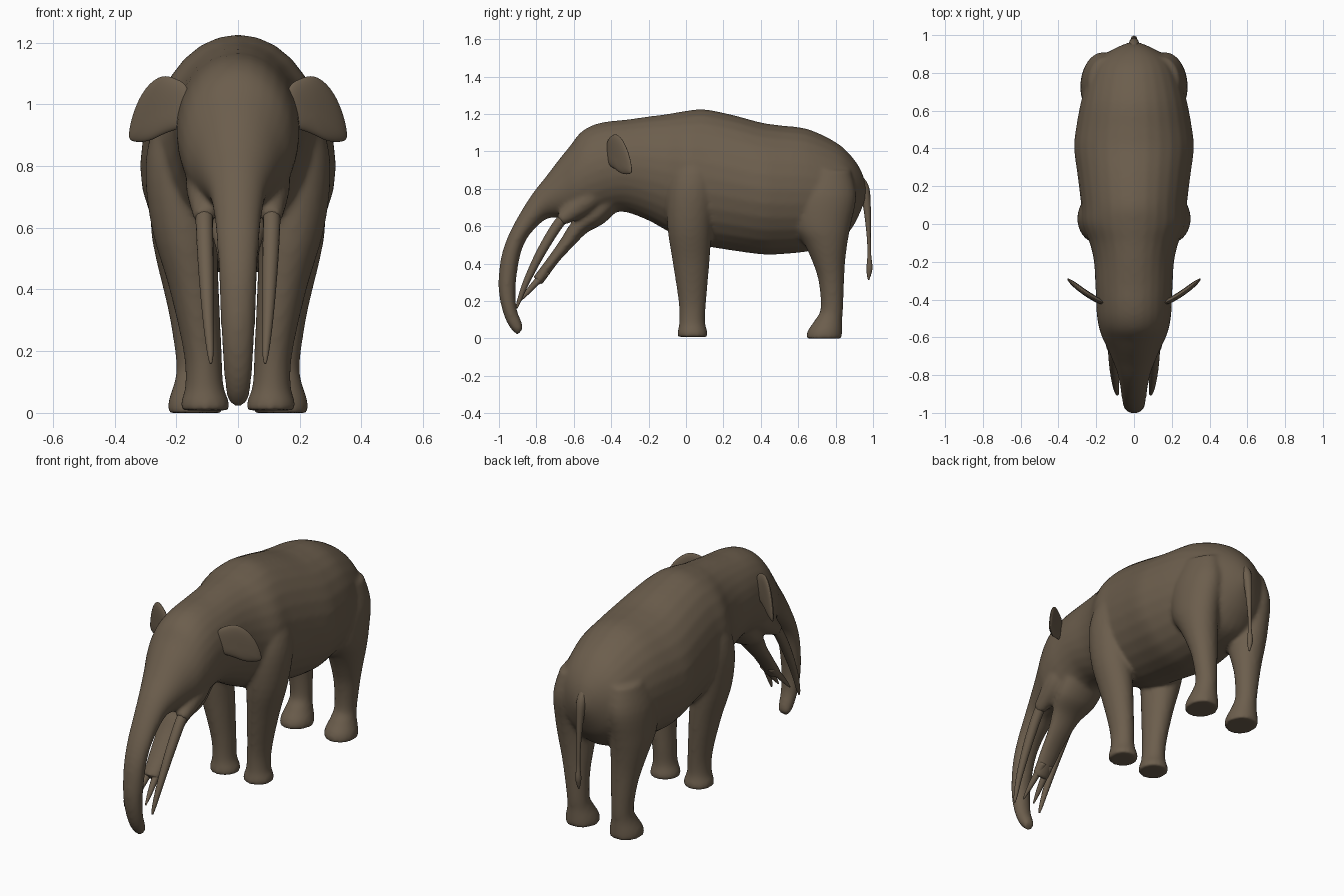
import bpy, bmesh, math
from mathutils import Vector

hide = bpy.data.materials.new("brown_hide")
hide.diffuse_color = (0.15, 0.112, 0.074, 1)


def catmull(rows, steps):
    """Interpolate rows of numbers smoothly."""
    out, n = [], len(rows)
    for i in range(n - 1):
        a, b = rows[max(i - 1, 0)], rows[i]
        c, d = rows[i + 1], rows[min(i + 2, n - 1)]
        for k in range(steps):
            t = k / steps
            out.append([0.5 * (2 * q + (r - p) * t + (2 * p - 5 * q + 4 * r - s) * t * t
                        + (3 * q - p - 3 * r + s) * t ** 3) for p, q, r, s in zip(a, b, c, d)])
    return out + [list(rows[-1])]


def skin(bm, rings):
    """Join rings of points into a closed skin."""
    vs = [[bm.verts.new(p) for p in r] for r in rings]
    n = len(vs[0])
    faces = [bm.faces.new((a[i], a[(i + 1) % n], b[(i + 1) % n], b[i]))
             for a, b in zip(vs, vs[1:]) for i in range(n)]
    faces += [bm.faces.new(vs[0]), bm.faces.new(vs[-1])]
    bmesh.ops.recalc_face_normals(bm, faces=faces)


def ellipse(c, u, v, n=28):
    return [c + u * math.cos(2 * math.pi * i / n) + v * math.sin(2 * math.pi * i / n)
            for i in range(n)]


def loft(bm, rows, side=1):
    """Rows: y, z of one edge, y, z of the opposite edge, half width, x centre."""
    rings = []
    for y0, z0, y1, z1, w, x in catmull(rows, 4):
        a, b = Vector((x * side, y0, z0)), Vector((x * side, y1, z1))
        rings.append(ellipse((a + b) / 2, Vector((w, 0, 0)), (a - b) / 2))
    skin(bm, rings)


def tube(bm, rows, side=1):
    """Rows: x, y, z, radius along a path."""
    pts = catmull(rows, 5)
    rings = []
    for i, (x, y, z, r) in enumerate(pts):
        p, q = pts[max(i - 1, 0)], pts[min(i + 1, len(pts) - 1)]
        t = Vector(q[:3]) - Vector(p[:3])
        v = t.cross(Vector((1, 0, 0))).normalized() * r
        rings.append(ellipse(Vector((x * side, y, z)), Vector((r, 0, 0)), v, 16))
    skin(bm, rings)


def finish(bm, name):
    me = bpy.data.meshes.new(name)
    bm.to_mesh(me)
    bm.free()
    me.materials.append(hide)
    for p in me.polygons:
        p.use_smooth = True
    ob = bpy.data.objects.new(name, me)
    bpy.context.collection.objects.link(ob)
    return ob


# torso, head and trunk in one sweep
body = [(.962, .82, .958, .74, .03), (.935, .90, .925, .66, .10), (.88, .98, .88, .58, .18),
        (.80, 1.05, .80, .50, .235), (.65, 1.12, .65, .465, .28), (.50, 1.14, .50, .45, .308),
        (.40, 1.155, .40, .45, .317), (.25, 1.195, .25, .47, .298), (.10, 1.225, .10, .495, .28),
        (-.0, 1.217, 0, .53, .275), (-.10, 1.20, -.10, .575, .235), (-.20, 1.187, -.20, .63, .212),
        (-.32, 1.17, -.32, .675, .205), (-.42, 1.16, -.40, .67, .20), (-.50, 1.14, -.46, .65, .197),
        (-.565, 1.10, -.51, .64, .188), (-.62, 1.03, -.565, .635, .172),
        (-.675, .962, -.62, .635, .145), (-.745, .87, -.69, .645, .115), (-.82, .775, -.745, .64, .09),
        (-.89, .665, -.80, .595, .076)]
trunk = [(-.95, .55, -.85, .535, .068), (-.987, .44, -.885, .45, .062), (-1.002, .32, -.906, .33, .057),
         (-.997, .22, -.912, .23, .052), (-.972, .12, -.903, .15, .046), (-.937, .052, -.882, .095, .04),
         (-.90, .018, -.87, .055, .03)]
# long lower jaw
jaw = [(-.42, .85, -.36, .69, .13), (-.54, .70, -.44, .615, .125), (-.62, .61, -.53, .565, .09),
       (-.67, .53, -.60, .495, .07), (-.74, .43, -.68, .41, .06), (-.815, .33, -.775, .28, .05)]
# legs from the sole up: y front, y back, z, half width, x centre
front_leg = [(-.045, .115, .008, .078, .107), (-.045, .115, .035, .078, .107),
             (-.036, .102, .09, .062, .109), (-.04, .108, .2, .062, .115),
             (-.07, .125, .4, .080, .142), (-.10, .14, .6, .105, .175),
             (-.10, .16, .8, .11, .19), (-.06, .15, .95, .085, .18), (0, .1, 1.05, .04, .15)]
hind_leg = [(.643, .835, 0, .088, .14), (.65, .835, .04, .085, .14), (.69, .835, .1, .066, .14),
            (.72, .84, .16, .059, .141), (.71, .845, .3, .07, .15), (.68, .85, .4, .084, .158),
            (.635, .862, .5, .098, .168), (.575, .88, .6, .11, .172),
            (.55, .91, .76, .115, .165), (.60, .88, .9, .09, .15)]
# cheeks that hold the upper tusks
cheek = [(.09, -.42, .86, .06), (.10, -.52, .75, .07), (.107, -.62, .67, .048),
         (.11, -.675, .63, .032)]

bm = bmesh.new()
loft(bm, [r + (0,) for r in body + trunk])
loft(bm, [r + (0,) for r in jaw])
for s in (1, -1):
    for leg in (front_leg, hind_leg):
        loft(bm, [(a, z, b, z, w, x) for a, b, z, w, x in leg], s)
    tube(bm, cheek, s)
animal = finish(bm, "body_with_legs_and_trunk")
m = animal.modifiers.new("blend", 'REMESH')
m.mode = 'VOXEL'
m.voxel_size = 0.011
m.use_smooth_shade = True
m = animal.modifiers.new("soften", 'SMOOTH')
m.factor = 0.5
m.iterations = 8

# tail with a tuft
bm = bmesh.new()
tube(bm, [(0, .925, .86, .02), (0, .953, .80, .027), (0, .968, .70, .02), (0, .977, .55, .011),
          (0, .98, .45, .010), (0, .981, .38, .016), (0, .978, .34, .011), (0, .976, .312, .003)])
finish(bm, "tail")

ear = [(.15, 1.06), (.20, 1.083), (.245, 1.1), (.30, 1.06), (.34, .98), (.357, .90), (.352, .876),
       (.29, .876), (.25, .90), (.21, .915), (.16, .93)]
for s, label in ((1, "right"), (-1, "left")):
    # upper tusk
    bm = bmesh.new()
    tube(bm, [(.108, -.62, .67, .028), (.109, -.68, .615, .028), (.104, -.77, .47, .025),
              (.097, -.85, .31, .018), (.09, -.893, .20, .011), (.088, -.905, .16, .004)], s)
    finish(bm, label + "_upper_tusk")
    # lower tusk
    bm = bmesh.new()
    tube(bm, [(.024, -.74, .36, .02), (.027, -.80, .30, .018), (.032, -.85, .245, .013),
              (.036, -.893, .195, .004)], s)
    finish(bm, label + "_lower_tusk")
    # ear: a thin lens that sweeps backward
    bm = bmesh.new()
    rings = []
    for k, t in ((.3, -.014), (.8, -.012), (1.0, -.003), (1.0, .003), (.8, .012), (.3, .014)):
        ring = []
        for x, z in ear:
            x, z = .24 + (x - .24) * k, .98 + (z - .98) * k
            ring.append((s * (x - t * .5), -.40 + (x - .2) * .55 + (x - .2) ** 2 * 1.1 + t, z))
        rings.append(ring)
    skin(bm, rings)
    ob = finish(bm, label + "_ear")
    ob.modifiers.new("round", 'SUBSURF').levels = 2
